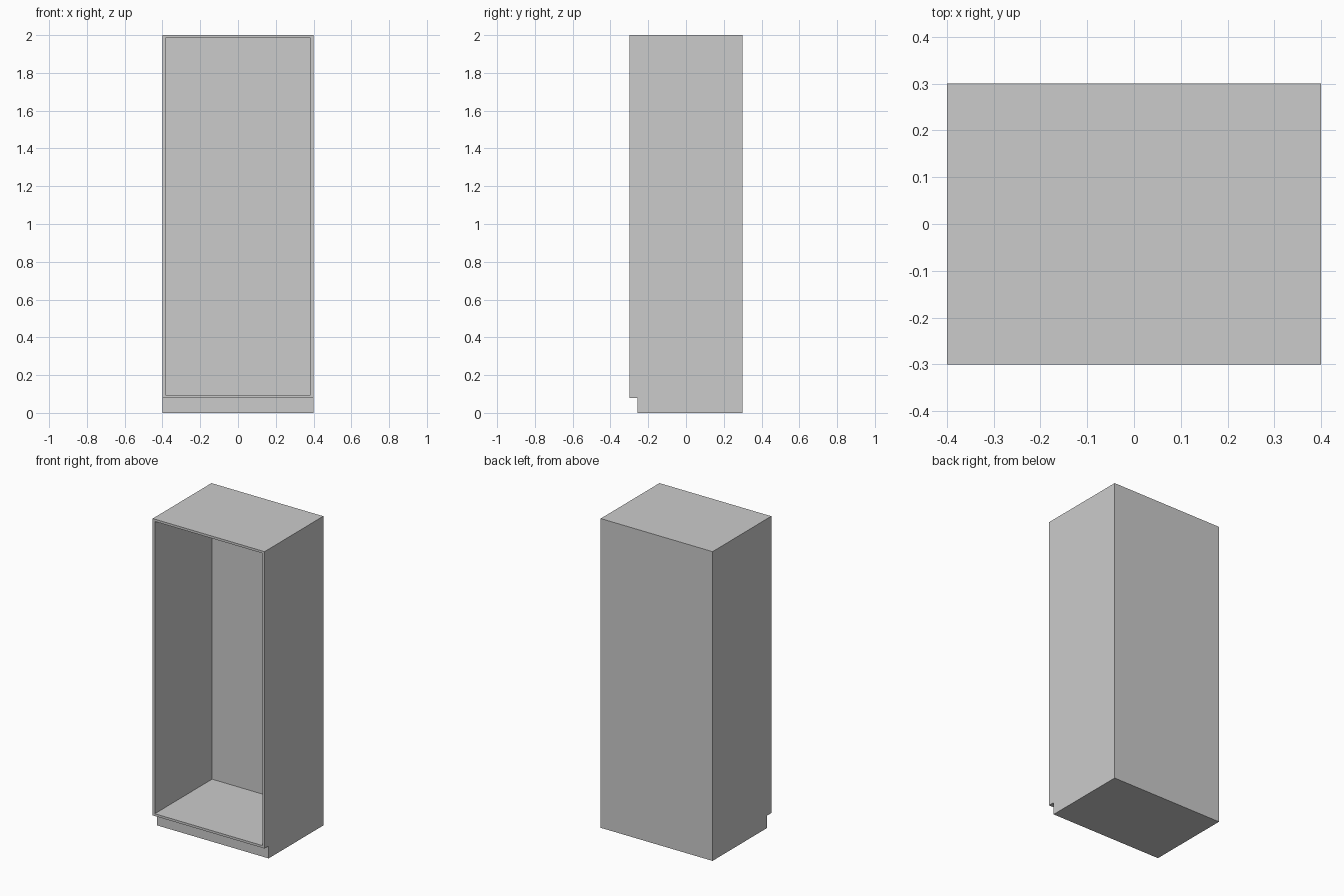
import bpy
import bmesh
from mathutils import Vector

cube = bpy.data.objects.get("Cube")
if cube:
    bpy.data.objects.remove(cube, do_unlink=True)

WIDTH, DEPTH, HEIGHT = 0.8, 0.6, 2.0
PANEL = 0.015                      # thickness of the cabinet panels
KICK_HEIGHT, KICK_DEPTH = 0.08, 0.042
GREY = (0.6, 0.6, 0.6, 1.0)

mat = bpy.data.materials.new("light_grey")
mat.use_nodes = True
mat.diffuse_color = GREY
mat.node_tree.nodes["Principled BSDF"].inputs["Base Color"].default_value = GREY

# Side profile with the toe-kick recess, extruded across the width
front, back = -DEPTH / 2, DEPTH / 2
kick = front + KICK_DEPTH
profile = [(kick, 0), (back, 0), (back, HEIGHT), (front, HEIGHT),
           (front, KICK_HEIGHT), (kick, KICK_HEIGHT)]
bm = bmesh.new()
side = bm.faces.new([bm.verts.new((-WIDTH / 2, y, z)) for y, z in profile])
ext = bmesh.ops.extrude_face_region(bm, geom=[side], use_keep_orig=True)
new_verts = [g for g in ext["geom"] if isinstance(g, bmesh.types.BMVert)]
bmesh.ops.translate(bm, verts=new_verts, vec=(WIDTH, 0, 0))
bmesh.ops.recalc_face_normals(bm, faces=bm.faces)

# Open compartment: inset the tall front face and push it to the back panel
opening = min(bm.faces, key=lambda f: f.calc_center_median().y)
bmesh.ops.inset_region(bm, faces=[opening], thickness=PANEL, use_even_offset=True)
ext = bmesh.ops.extrude_face_region(bm, geom=[opening])
new_verts = [g for g in ext["geom"] if isinstance(g, bmesh.types.BMVert)]
bmesh.ops.translate(bm, verts=new_verts, vec=Vector((0, DEPTH - PANEL, 0)))
if opening.is_valid:
    bmesh.ops.delete(bm, geom=[opening], context="FACES_ONLY")
bmesh.ops.recalc_face_normals(bm, faces=bm.faces)

mesh = bpy.data.meshes.new("cabinet_body")
bm.to_mesh(mesh)
bm.free()
mesh.materials.append(mat)
body = bpy.data.objects.new("cabinet_body", mesh)
bpy.context.collection.objects.link(body)
